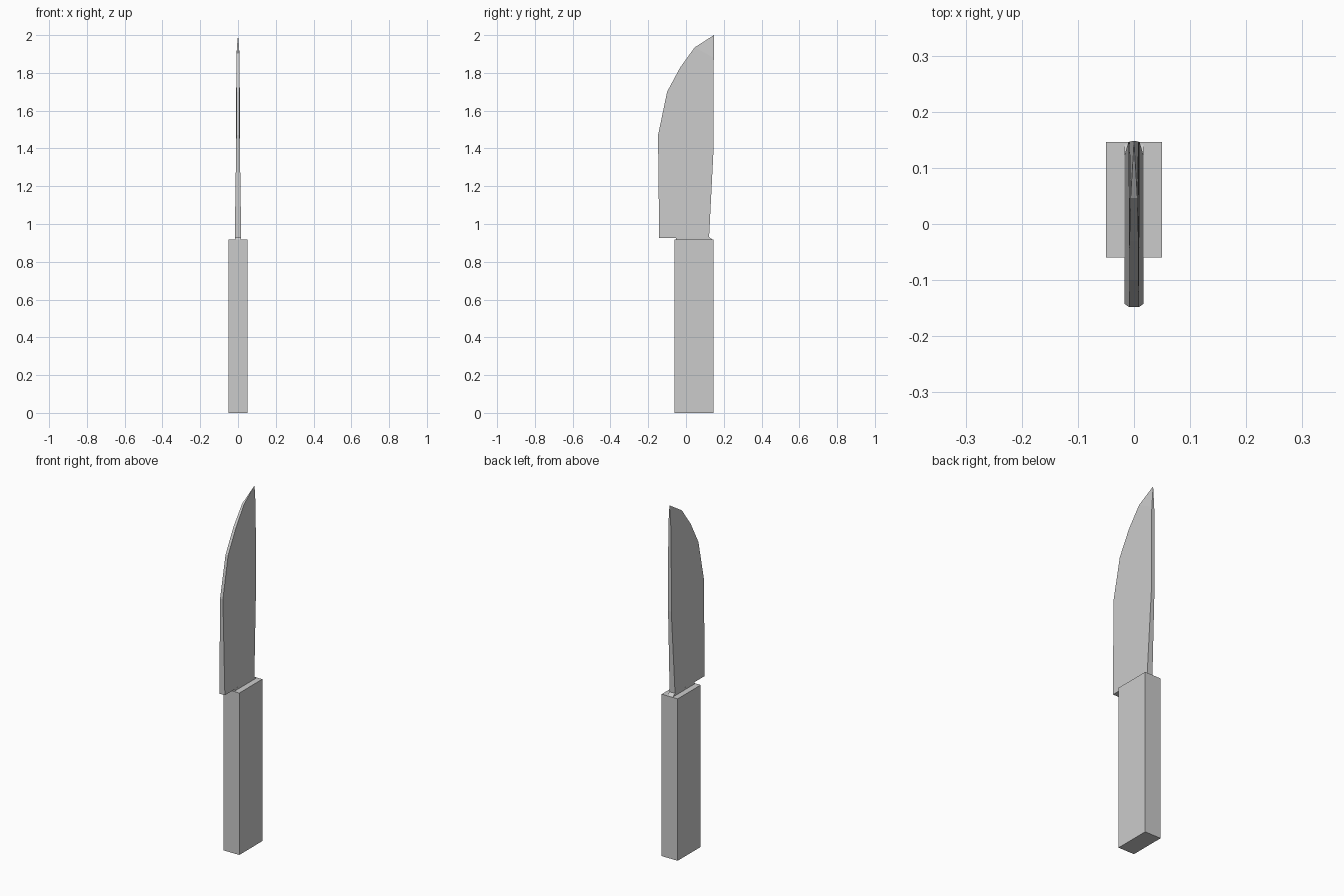
import bpy, bmesh

if "Cube" in bpy.data.objects:
    bpy.data.objects.remove(bpy.data.objects["Cube"])


def finish(name, bm):
    bmesh.ops.recalc_face_normals(bm, faces=bm.faces)
    mesh = bpy.data.meshes.new(name)
    bm.to_mesh(mesh)
    bm.free()
    obj = bpy.data.objects.new(name, mesh)
    bpy.context.collection.objects.link(obj)
    return obj


def loft(name, stations):
    """Each station: (edge y, edge z, edge half width, spine y, spine z, spine half width)."""
    bm = bmesh.new()
    rings = []
    for ey, ez, et, sy, sz, st in stations:
        rings.append([bm.verts.new(p) for p in
                      ((-et, ey, ez), (et, ey, ez), (st, sy, sz), (-st, sy, sz))])
    for a, b in zip(rings, rings[1:]):
        for i in range(4):
            j = (i + 1) % 4
            bm.faces.new((a[i], a[j], b[j], b[i]))
    bm.faces.new(rings[0])
    bm.faces.new(rings[-1])
    return finish(name, bm)


# Rectangular handle
loft("handle", [
    (-0.06, 0.0, 0.05, 0.146, 0.0, 0.05),
    (-0.06, 0.917, 0.05, 0.146, 0.917, 0.05),
])

# Short tang sloping from the handle into the blade
loft("tang", [
    (-0.055, 0.917, 0.017, 0.142, 0.917, 0.017),
    (-0.050, 0.930, 0.017, 0.123, 0.930, 0.017),
])

# Blade, tapering in thickness towards the tip, with a straight spine and curved edge
blade = loft("blade", [
    (-0.142, 0.927, 0.017, 0.122, 0.927, 0.017),
    (-0.148, 1.47, 0.009, 0.146, 1.40, 0.010),
    (-0.100, 1.70, 0.008, 0.146, 1.62, 0.010),
    (-0.030, 1.83, 0.008, 0.146, 1.76, 0.009),
    (0.046, 1.935, 0.006, 0.147, 1.88, 0.008),
])

# Pointed tip: the blade's top face is drawn out to a thin point
bm = bmesh.new()
bm.from_mesh(blade.data)
top = max(bm.faces, key=lambda f: f.calc_center_median().z)
tip = bmesh.ops.poke(bm, faces=[top])["verts"][0]
tip.co = (0, 0.148, 2.0)
bm.normal_update()
bm.to_mesh(blade.data)
bm.free()
